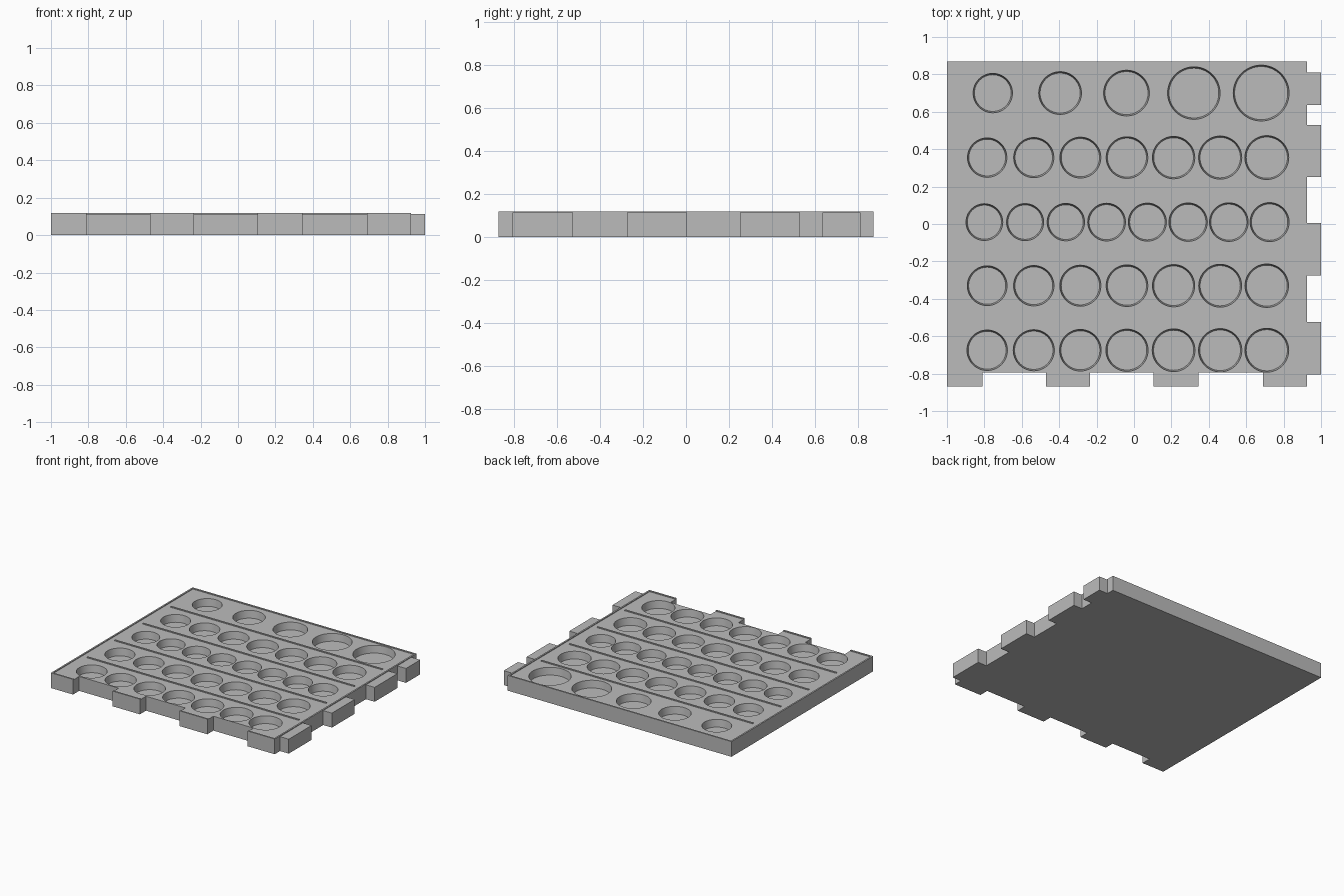
import bpy, bmesh

cube = bpy.data.objects.get("Cube")
if cube:
    bpy.data.objects.remove(cube, do_unlink=True)

grey = bpy.data.materials.new("matte grey")
grey.use_nodes = True
grey.diffuse_color = (0.5, 0.5, 0.5, 1)
grey.node_tree.nodes["Principled BSDF"].inputs["Base Color"].default_value = (0.5, 0.5, 0.5, 1)

LEFT, RIGHT, BACK, FRONT = -1.0, 0.925, 0.87, -0.87
NOTCH_Y = -0.795
TOP, RIM_TOP, RIM = 0.112, 0.118, 0.012
POCKET_FLOOR = 0.055
FRONT_TABS = [(-1.0, -0.81), (-0.47, -0.235), (0.105, 0.345), (0.69, RIGHT)]
SIDE_TABS = [(-0.805, -0.525), (-0.275, 0.005), (0.25, 0.53), (0.635, 0.81)]


def finish(name, bm):
    mesh = bpy.data.meshes.new(name)
    bmesh.ops.recalc_face_normals(bm, faces=bm.faces)
    bm.to_mesh(mesh)
    bm.free()
    mesh.materials.append(grey)
    obj = bpy.data.objects.new(name, mesh)
    bpy.context.collection.objects.link(obj)
    return obj


def box(name, x0, x1, y0, y1, z0, z1):
    bm = bmesh.new()
    bmesh.ops.create_cube(bm, size=1)
    for v in bm.verts:
        v.co = (x1 if v.co.x > 0 else x0, y1 if v.co.y > 0 else y0, z1 if v.co.z > 0 else z0)
    return finish(name, bm)


# Tray body with notched front edge
outline = [(RIGHT, BACK), (LEFT, BACK)]
for i, (a, b) in enumerate(FRONT_TABS):
    if i:
        outline.append((a, NOTCH_Y))
    outline += [(a, FRONT), (b, FRONT)]
    if i < len(FRONT_TABS) - 1:
        outline.append((b, NOTCH_Y))
bm = bmesh.new()
face = bm.faces.new([bm.verts.new((x, y, 0)) for x, y in outline])
up = bmesh.ops.extrude_face_region(bm, geom=[face])["geom"]
bmesh.ops.translate(bm, vec=(0, 0, TOP), verts=[g for g in up if isinstance(g, bmesh.types.BMVert)])
tray = finish("tray_body", bm)

# Pocket rows: y, first x, last x, count, first radius, last radius
rows = [(0.355, -0.785, 0.71, 7, 0.106, 0.118),
        (0.01, -0.8, 0.725, 8, 0.099, 0.105),
        (-0.33, -0.785, 0.71, 7, 0.107, 0.117),
        (-0.675, -0.785, 0.71, 7, 0.109, 0.118)]
pockets = [(-0.755, 0.7, 0.106), (-0.395, 0.7, 0.115), (-0.04, 0.7, 0.123),
           (0.32, 0.7, 0.141), (0.68, 0.7, 0.15)]
for y, x0, x1, n, r0, r1 in rows:
    for i in range(n):
        t = i / (n - 1)
        pockets.append((x0 + (x1 - x0) * t, y, r0 + (r1 - r0) * t))

# Slightly tapered cutter for all pockets
bm = bmesh.new()
for x, y, r in pockets:
    made = bmesh.ops.create_cone(bm, cap_ends=True, segments=64, radius1=r - 0.008,
                                 radius2=r, depth=TOP + 0.004 - POCKET_FLOOR)
    bmesh.ops.translate(bm, verts=made["verts"],
                        vec=(x, y, (TOP + 0.004 + POCKET_FLOOR) / 2))
cutter = finish("pocket_cutter", bm)
cutter.hide_render = True
cut = tray.modifiers.new("pockets", "BOOLEAN")
cut.operation = "DIFFERENCE"
cut.solver = "EXACT"
cut.object = cutter
bpy.context.view_layer.objects.active = tray
tray.select_set(True)
bpy.ops.object.modifier_apply(modifier=cut.name)
bpy.data.objects.remove(cutter, do_unlink=True)
bpy.ops.object.shade_smooth_by_angle()

# Side joint tabs
for i, (a, b) in enumerate(SIDE_TABS):
    box(f"side_tab_{i + 1}", RIGHT, 1, a, b, 0, TOP)

# Raised rim around the edge
box("rim_left", LEFT, LEFT + RIM, FRONT, BACK, TOP, RIM_TOP)
box("rim_right", RIGHT - RIM, RIGHT, FRONT, BACK, TOP, RIM_TOP)
box("rim_back", LEFT + RIM, RIGHT - RIM, BACK - RIM, BACK, TOP, RIM_TOP)
for i, (a, b) in enumerate(FRONT_TABS):
    box(f"rim_front_{i + 1}", max(a, LEFT + RIM), min(b, RIGHT - RIM), FRONT, FRONT + RIM, TOP, RIM_TOP)

# Divider ridges between pocket rows
for i, y in enumerate((0.525, 0.183, -0.16, -0.502)):
    box(f"divider_{i + 1}", -0.945, 0.875, y - RIM / 2, y + RIM / 2, TOP, RIM_TOP)
